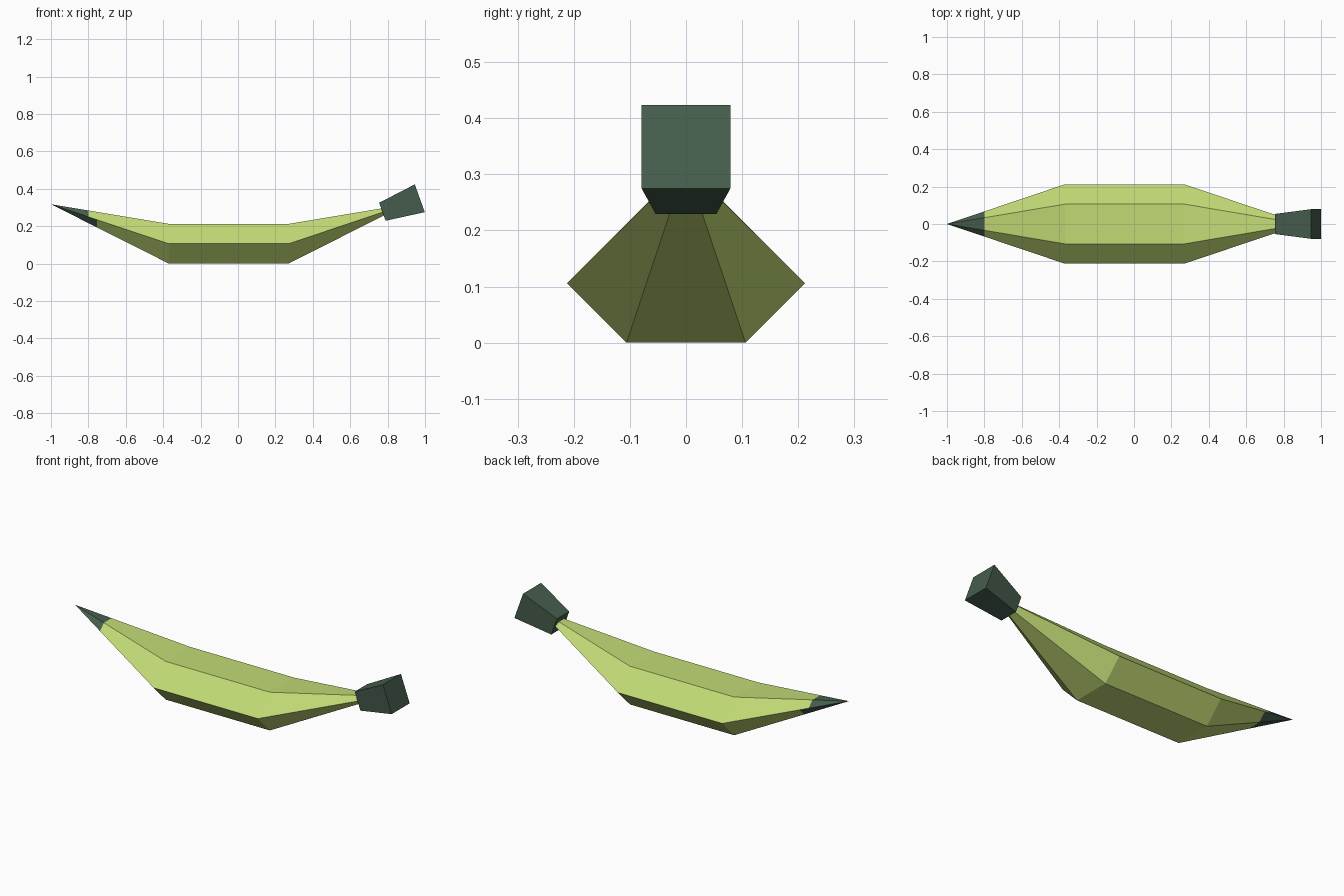
import bpy, bmesh, math
from mathutils import Vector

if "Cube" in bpy.data.objects:
    bpy.data.objects.remove(bpy.data.objects["Cube"])


def material(name, r, g, b):
    m = bpy.data.materials.new(name)
    lin = [((c / 255 + 0.055) / 1.055) ** 2.4 for c in (r, g, b)]
    m.diffuse_color = (*lin, 1)
    m.use_nodes = True
    m.node_tree.nodes["Principled BSDF"].inputs["Base Color"].default_value = m.diffuse_color
    return m


skin = material("yellow green skin", 194, 218, 117)
dark = material("dark green", 70, 93, 77)


def finish(bm, name, mats):
    me = bpy.data.meshes.new(name)
    bmesh.ops.recalc_face_normals(bm, faces=bm.faces[:])
    bm.to_mesh(me)
    bm.free()
    for m in mats:
        me.materials.append(m)
    ob = bpy.data.objects.new(name, me)
    bpy.context.collection.objects.link(ob)
    return ob


def loft(bm, rings):
    """Skin matching rings of points and cap both ends."""
    vs = [[bm.verts.new(p) for p in ring] for ring in rings]
    n = len(vs[0])
    for a, b in zip(vs, vs[1:]):
        for i in range(n):
            bm.faces.new((a[i], a[(i + 1) % n], b[(i + 1) % n], b[i]))
    bm.faces.new(vs[0])
    bm.faces.new(vs[-1])


# Fruit body: flat hexagon section, pointed and raised at both ends
hexagon = [(2, 0), (1, 1), (-1, 1), (-2, 0), (-1, -1), (1, -1)]
bm = bmesh.new()
loft(bm, [[(x, y * s, z + h * s) for y, h in hexagon]
          for x, s, z in ((-1.0, 0, 0.317), (-0.37, 0.106, 0.106),
                          (0.27, 0.106, 0.106), (0.84, 0.01, 0.297))])
bmesh.ops.remove_doubles(bm, verts=bm.verts[:], dist=0.0005)

# Dark tip: the colour reaches further along the underside
for cut in (-0.80, -0.755):
    bmesh.ops.bisect_plane(bm, geom=bm.verts[:] + bm.edges[:] + bm.faces[:],
                           plane_co=(cut, 0, 0), plane_no=(1, 0, 0))
bmesh.ops.recalc_face_normals(bm, faces=bm.faces[:])
for f in bm.faces:
    limit = -0.80 if f.normal.z > 0 else -0.755
    f.material_index = int(f.calc_center_median().x < limit)
finish(bm, "fruit_body", [skin, dark])

# Stem: tilted square block, wider at the outer end
start, end = Vector((0.772, 0, 0.277)), Vector((0.972, 0, 0.349))
axis = (end - start).normalized()
up = Vector((-axis.z, 0, axis.x))
side = Vector((0, 1, 0))
square = [(-1, -1), (1, -1), (1, 1), (-1, 1)]
bm = bmesh.new()
loft(bm, [[c + side * a * w + up * b * h for a, b in square]
          for c, w, h in ((start, 0.054, 0.051), (end, 0.079, 0.079))])
finish(bm, "stem", [dark])
